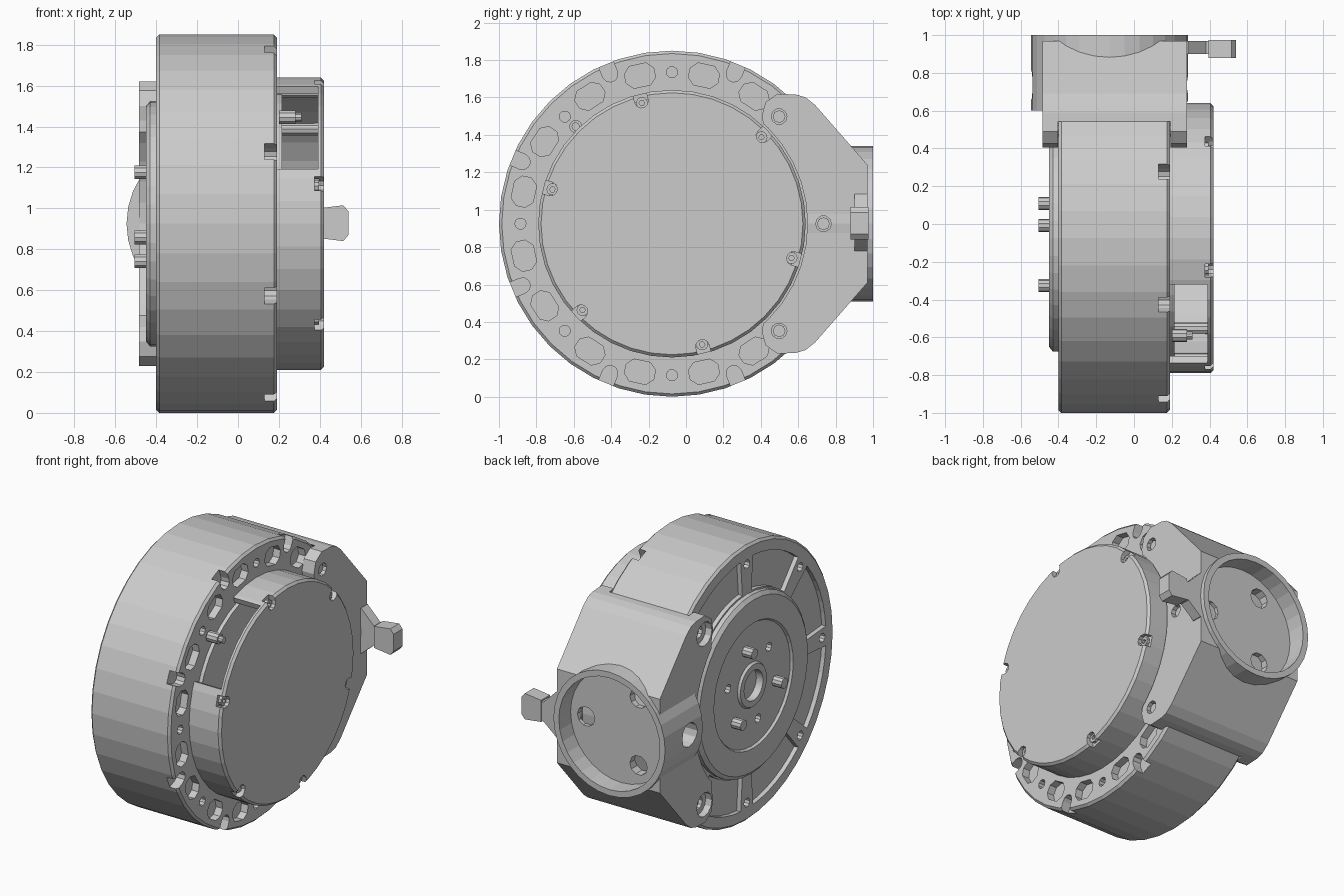
import bpy, bmesh
from math import sin, cos, radians, tau

if "Cube" in bpy.data.objects:
    bpy.data.objects.remove(bpy.data.objects["Cube"])

CY, CZ = -0.075, 0.925          # drum axis runs along x through this point


def polar(r, deg):
    return CY + r * cos(radians(deg)), CZ + r * sin(radians(deg))


def circ(c, r, n=10):
    return [(c[0] + r * cos(tau * i / n), c[1] + r * sin(tau * i / n)) for i in range(n)]


def local(deg, pts):
    """(radial, tangential) points turned to an angle around the drum axis"""
    c, s = cos(radians(deg)), sin(radians(deg))
    return [(CY + a * c - b * s, CZ + a * s + b * c) for a, b in pts]


def sector(r0, r1, a0, a1, n=6):
    ang = [a0 + (a1 - a0) * i / n for i in range(n + 1)]
    return [polar(r1, a) for a in ang] + [polar(r0, a) for a in reversed(ang)]


def u_notch(deg, r, w, out):
    """U-shaped notch opening outward"""
    arc = [(r - w * sin(radians(t)), w * cos(radians(t))) for t in range(0, 181, 36)]
    return local(deg, arc + [(out, -w), (out, w)])


def prism(bm, pts, a, b, axis='x'):
    def place(p, t):
        return (t, p[0], p[1]) if axis == 'x' else (p[0], t, p[1])
    lo = [bm.verts.new(place(p, a)) for p in pts]
    hi = [bm.verts.new(place(p, b)) for p in pts]
    bm.faces.new(lo)
    bm.faces.new(hi)
    for i in range(len(pts)):
        j = (i + 1) % len(pts)
        bm.faces.new((lo[i], lo[j], hi[j], hi[i]))


def lathe(bm, prof, n=40):
    """closed (x, radius) profile spun around the drum axis"""
    rings = [[bm.verts.new((x, *polar(r, 360 * k / n))) for x, r in prof] for k in range(n)]
    for k in range(n):
        p, q = rings[k], rings[(k + 1) % n]
        for i in range(len(prof)):
            j = (i + 1) % len(prof)
            bm.faces.new((p[i], p[j], q[j], q[i]))
    bmesh.ops.remove_doubles(bm, verts=bm.verts, dist=1e-5)


def finish(name, bm):
    bmesh.ops.recalc_face_normals(bm, faces=bm.faces)
    me = bpy.data.meshes.new(name)
    bm.to_mesh(me)
    bm.free()
    ob = bpy.data.objects.new(name, me)
    bpy.context.collection.objects.link(ob)
    return ob


def prisms(name, items, axis='x'):
    bm = bmesh.new()
    for pts, a, b in items:
        prism(bm, pts, a, b, axis)
    return finish(name, bm)


def lathed(name, prof, n=40):
    bm = bmesh.new()
    lathe(bm, prof, n)
    return finish(name, bm)


def combine(ob, tool, op='DIFFERENCE'):
    tool.hide_render = True
    m = ob.modifiers.new('bool', 'BOOLEAN')
    m.operation, m.object, m.solver = op, tool, 'EXACT'
    bpy.context.view_layer.objects.active = ob
    bpy.ops.object.modifier_apply(modifier=m.name)
    bpy.data.objects.remove(tool)


# Main drum, with pockets on the left face, slots and notches on the right
drum = lathed('drum', [(-.40, 0), (-.40, .91), (-.385, .925), (.175, .925), (.19, .91), (.19, 0)])
slot = [(.75, -.045), (.785, -.08), (.835, -.08), (.87, -.045),
        (.87, .045), (.835, .08), (.785, .08), (.75, .045)]
cuts = []
for k in range(8):
    a = 45 * k
    cuts.append((sector(.61, .84, a + 4.5, a + 40.5), -.5, -.37))
    cuts.append((circ(polar(.80, a), .03), -.5, -.35))
    cuts.append((circ(polar(.81, a), .03), .14, .3))
    cuts.append((u_notch(a + 22.5, .865, .042, 1.0), .13, .3))
    for d in (-12.2, 12.2):
        cuts.append((local(a + d, slot), .14, .3))
combine(drum, prisms('cutter', cuts))

# Stepped output disc on the left face
disc = lathed('output_disc', [(-.36, 0), (-.36, .60), (-.43, .60), (-.45, .575), (-.45, .42),
                              (-.435, .41), (-.435, .15), (-.45, .14), (-.45, .10), (-.40, .10), (-.40, 0)])
combine(disc, prisms('cutter', [(circ(polar(.26, a), .03), -.6, -.39) for a in (15, 135, 255)]))
prisms('output_pins', [(circ(polar(.26, a), .035), -.505, -.41) for a in (75, 195, 315)])

# Round rear cover: cup with a side window and six screw notches
cover = lathed('rear_cover', [(.185, .675), (.185, .715), (.405, .715), (.42, .70),
                              (.42, 0), (.395, 0), (.395, .675)])
combine(cover, prisms('cutter', [(sector(.60, .80, 110, 158), .15, .39)]))
screw_angles = [44 + 60 * k for k in range(6)]
combine(cover, prisms('cutter', [(u_notch(a, .675, .036, .8), .375, .5) for a in screw_angles]))
posts = prisms('cover_screws', [(circ(polar(.665, a), .032), .19, .395) for a in screw_angles])
combine(posts, prisms('cutter', [(circ(polar(.665, a), .015, 6), .38, .5) for a in screw_angles]))

# Parts seen through the cover window
prisms('inner_base', [(circ((CY, CZ), .66, 40), .18, .215)])
prisms('inner_stud', [(circ((-.59, 1.445), .035), .2, .28), (circ((-.59, 1.445), .022), .28, .31)])

# Bracket wrapped around the back of the drum
top = [(.42, 1.43), (.405, 1.50), (.425, 1.575), (.49, 1.62), (.59, 1.615), (.64, 1.60), (.69, 1.56), (.97, 1.24)]
outline = top + [(y, 2 * CZ - z) for y, z in reversed(top)]
bracket = prisms('bracket', [(outline, -.485, .28)])
SX = -.13                       # socket axis
combine(bracket, prisms('ring', [(circ((SX, CZ), .415, 32), .60, 1.0)], 'y'), 'UNION')
combine(bracket, lathed('cutter', [(-1, 0), (-1, .67), (-.402, .67), (-.402, .93),
                                   (.192, .93), (.192, .725), (1, .725), (1, 0)]))
combine(bracket, prisms('cutter', [(circ((SX, CZ), .375, 32), .875, 1.2)], 'y'))
combine(bracket, prisms('cutter', [(circ((SX + .26 * cos(radians(a)), CZ + .26 * sin(radians(a))), .065),
                                    .70, .95) for a in (0, 120, 240)], 'y'))
bolts = [polar(.81, a) for a in (-45, 0, 45)]
combine(bracket, prisms('cutter', [(circ(p, .08, 12), -.7, -.44) for p in bolts]))
combine(bracket, prisms('cutter', [(circ(p, .042), -.6, .5) for p in bolts]))
prisms('bracket_bolts', [(circ(p, .034, 8), -.42, .26) for p in bolts])

# Side hook on the bracket
hook = [(.27, .78), (.285, .78), (.38, .86), (.42, .86), (.42, .99), (.38, .99), (.285, 1.085), (.27, 1.085)]
prisms('hook_arm', [(hook, .90, .97)], 'y')
tip = [(.395, .855), (.515, .84), (.54, .87), (.54, .985), (.515, 1.015), (.395, 1.0)]
prisms('hook_tip', [(tip, .88, .975)], 'y')
